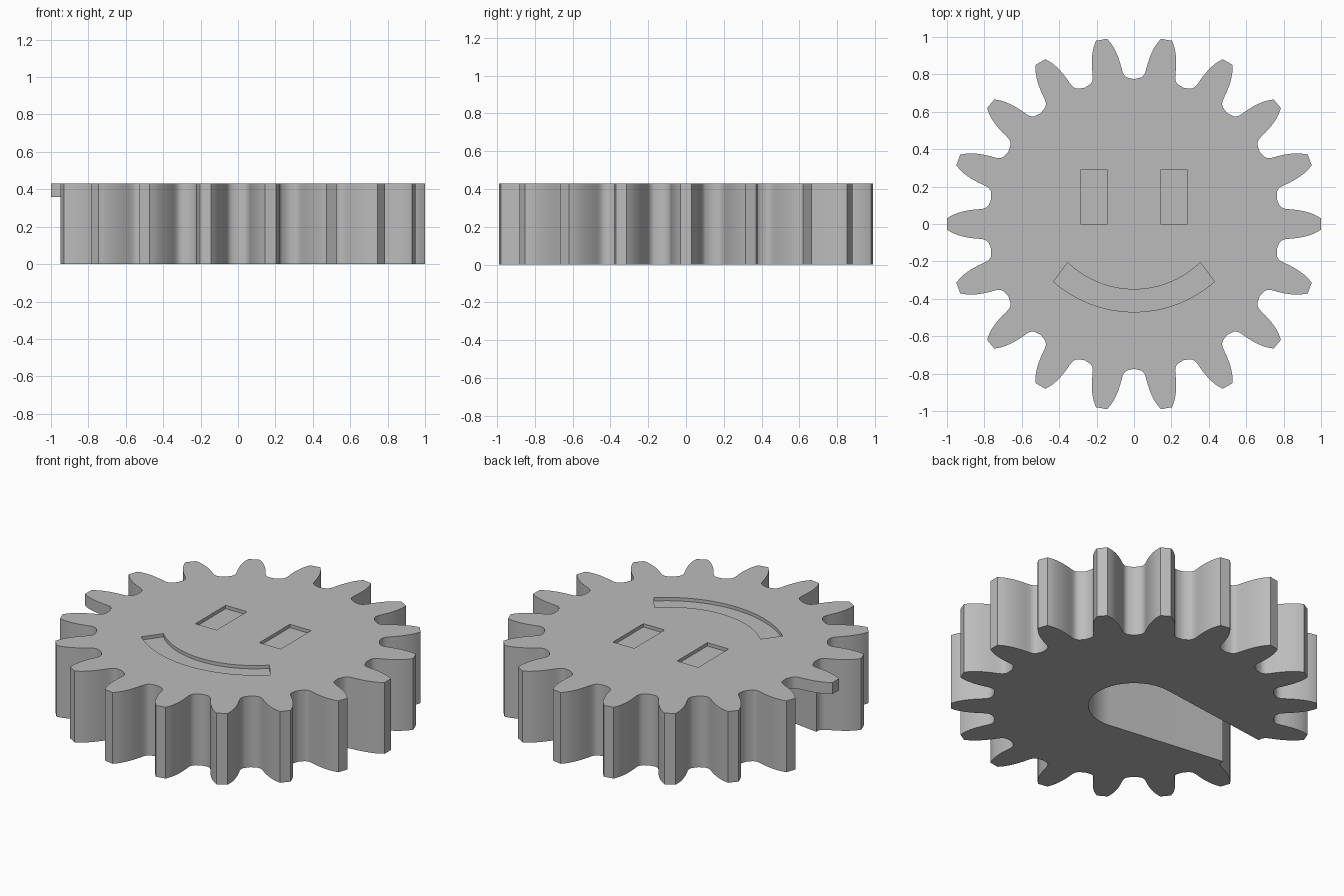
import bpy, bmesh, math

if "Cube" in bpy.data.objects:
    bpy.data.objects.remove(bpy.data.objects["Cube"], do_unlink=True)

HEIGHT = 0.43       # gear thickness
SLOT_TOP = 0.36     # ceiling of the slot under the gear
RECESS = 0.02       # depth of the face details
TEETH = 18

grey = bpy.data.materials.new("light grey")
grey.use_nodes = True
colour = (0.5, 0.5, 0.5, 1)
grey.diffuse_color = colour
grey.node_tree.nodes["Principled BSDF"].inputs["Base Color"].default_value = colour


def prism(name, outline, z0, z1):
    """Extrude a closed xy outline from z0 to z1."""
    bm = bmesh.new()
    face = bm.faces.new([bm.verts.new((x, y, z0)) for x, y in outline])
    top = bmesh.ops.extrude_face_region(bm, geom=[face])
    verts = [v for v in top["geom"] if isinstance(v, bmesh.types.BMVert)]
    bmesh.ops.translate(bm, verts=verts, vec=(0, 0, z1 - z0))
    bmesh.ops.recalc_face_normals(bm, faces=bm.faces)
    mesh = bpy.data.meshes.new(name)
    bm.to_mesh(mesh)
    bm.free()
    mesh.materials.append(grey)
    obj = bpy.data.objects.new(name, mesh)
    bpy.context.collection.objects.link(obj)
    return obj


def arc(cx, cy, r, a0, a1, n):
    """Points on an arc, angles in degrees."""
    return [(cx + r * math.cos(math.radians(a0 + (a1 - a0) * i / n)),
             cy + r * math.sin(math.radians(a0 + (a1 - a0) * i / n)))
            for i in range(n + 1)]


def cut(target, cutter):
    """Subtract the cutter from the target and discard it."""
    mod = target.modifiers.new("cut", "BOOLEAN")
    mod.operation = "DIFFERENCE"
    mod.solver = "EXACT"
    mod.object = cutter
    cutter.hide_render = True
    bpy.context.view_layer.objects.active = target
    bpy.ops.object.modifier_apply(modifier=mod.name)
    bpy.data.objects.remove(cutter, do_unlink=True)


# Half tooth from tip to root: (radius along the tooth, half width)
half = [(1.0, 0.03), (0.982, 0.041), (0.965, 0.05), (0.947, 0.057),
        (0.928, 0.063), (0.905, 0.069), (0.88, 0.0735), (0.855, 0.077),
        (0.83, 0.079), (0.81, 0.081), (0.797, 0.0845), (0.787, 0.09),
        (0.779, 0.098), (0.774, 0.107), (0.769, 0.12)]
tooth = [(r, -w) for r, w in reversed(half)] + half

# Gear body
outline = []
for i in range(TEETH):
    a = 2 * math.pi * i / TEETH
    c, s = math.cos(a), math.sin(a)
    outline += [(r * c - w * s, r * s + w * c) for r, w in tooth]
    b = a + math.pi / TEETH
    outline.append((0.775 * math.cos(b), 0.775 * math.sin(b)))
gear = prism("gear", outline, 0, HEIGHT)

# Tapered slot underneath, round at the hub and open through one tooth
taper = 7.5
slot = arc(0, 0, 0.25, -90 - taper, 90 + taper, 40)
x0, y0 = slot[-1]
y_end = y0 - (1.1 + x0) * math.tan(math.radians(taper))
slot += [(-1.1, y_end), (-1.1, -y_end)]
cut(gear, prism("slot_cutter", slot, -0.1, SLOT_TOP))

# Two rectangular eyes
for side in (-1, 1):
    eye = [(side * x, y) for x, y in ((0.143, 0), (0.285, 0), (0.285, 0.29), (0.143, 0.29))]
    cut(gear, prism("eye_cutter", eye, HEIGHT - RECESS, HEIGHT + 0.1))

# Curved mouth
mouth = (arc(0, 0.157, 0.507, 225.6, 314.4, 32)
         + arc(0, 0.183, 0.653, 311.2, 228.8, 32))
cut(gear, prism("mouth_cutter", mouth, HEIGHT - RECESS, HEIGHT + 0.1))

# Smooth flanks, crisp rims
bpy.ops.object.select_all(action="DESELECT")
gear.select_set(True)
bpy.context.view_layer.objects.active = gear
bpy.ops.object.shade_smooth_by_angle(angle=math.radians(28))
